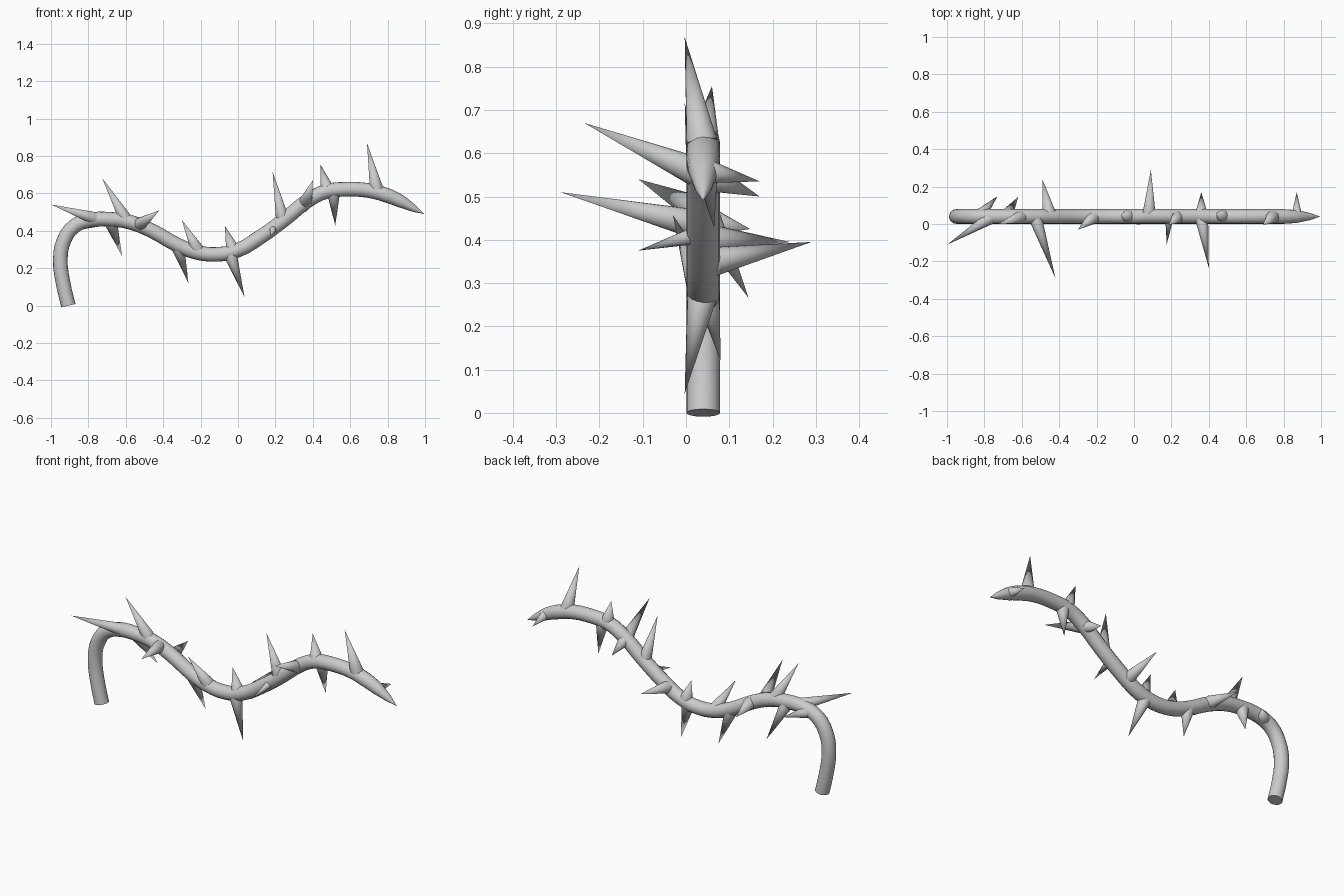
import bpy
from mathutils import Vector

Y = 0.04   # depth of the stem centreline

# Stem: bevelled bezier path (x, z, radius scale)
path = [(-0.907, 0, 1), (-0.935, 0.12, 1), (-0.95, 0.25, 1), (-0.93, 0.35, 1),
        (-0.875, 0.425, 1), (-0.79, 0.458, 1), (-0.69, 0.462, 1), (-0.58, 0.447, 1),
        (-0.46, 0.40, 1), (-0.32, 0.322, 1), (-0.22, 0.285, 1), (-0.11, 0.274, 1),
        (0.0, 0.297, 1), (0.12, 0.367, 1), (0.25, 0.462, 1), (0.38, 0.566, 1),
        (0.47, 0.61, 1), (0.58, 0.622, 1), (0.70, 0.615, 1), (0.80, 0.588, 1),
        (0.87, 0.558, 0.88), (0.94, 0.52, 0.5), (0.995, 0.49, 0.01)]
curve = bpy.data.curves.new("stem", 'CURVE')
curve.dimensions = '3D'
curve.bevel_depth = 0.039
curve.bevel_resolution = 6
curve.resolution_u = 3
curve.use_fill_caps = True
spline = curve.splines.new('BEZIER')
spline.bezier_points.add(len(path) - 1)
for p, (x, z, r) in zip(spline.bezier_points, path):
    p.co = (x, Y, z)
    p.radius = r
    p.handle_left_type = p.handle_right_type = 'AUTO'
stem = bpy.data.objects.new("stem", curve)
bpy.context.collection.objects.link(stem)
bpy.context.view_layer.objects.active = stem
stem.select_set(True)
bpy.ops.object.convert(target='MESH')
bpy.ops.object.shade_smooth_by_angle()


# Thorns: cones growing from the stem centreline to a tip
def thorn(i, x, z, tip, r):
    tip = Vector(tip)
    axis = tip - Vector((x, Y, z))
    base = Vector((x, Y, z)) + axis.normalized() * 0.022
    d = tip - base
    bpy.ops.mesh.primitive_cone_add(vertices=16, radius1=r, radius2=0, depth=d.length,
                                    location=(base + tip) / 2,
                                    rotation=d.to_track_quat('Z', 'Y').to_euler())
    bpy.context.object.name = f"thorn_{i}"
    bpy.ops.object.shade_smooth_by_angle()


thorns = [
    (-0.755, 0.463, (-0.998, -0.11, 0.54), 0.033),
    (-0.595, 0.452, (-0.725, 0.0, 0.68), 0.034),
    (-0.53, 0.432, (-0.42, -0.29, 0.51), 0.034),
    (-0.685, 0.46, (-0.62, 0.145, 0.265), 0.034),
    (-0.83, 0.445, (-0.73, 0.148, 0.425), 0.032),
    (-0.45, 0.40, (-0.49, 0.24, 0.395), 0.035),
    (-0.21, 0.285, (-0.30, -0.03, 0.457), 0.034),
    (-0.325, 0.325, (-0.265, 0.08, 0.12), 0.034),
    (-0.025, 0.29, (-0.07, 0.05, 0.427), 0.034),
    (-0.045, 0.285, (0.035, -0.003, 0.045), 0.034),
    (0.08, 0.345, (0.09, 0.29, 0.395), 0.034),
    (0.24, 0.455, (0.185, -0.003, 0.715), 0.034),
    (0.19, 0.415, (0.175, -0.11, 0.375), 0.02),
    (0.36, 0.55, (0.40, -0.235, 0.67), 0.034),
    (0.36, 0.55, (0.36, 0.17, 0.50), 0.032),
    (0.48, 0.612, (0.44, 0.06, 0.755), 0.034),
    (0.51, 0.615, (0.52, 0.065, 0.428), 0.033),
    (0.745, 0.605, (0.69, -0.003, 0.868), 0.036),
    (0.87, 0.56, (0.87, 0.17, 0.535), 0.025),
]
for i, t in enumerate(thorns):
    thorn(i + 1, *t)
